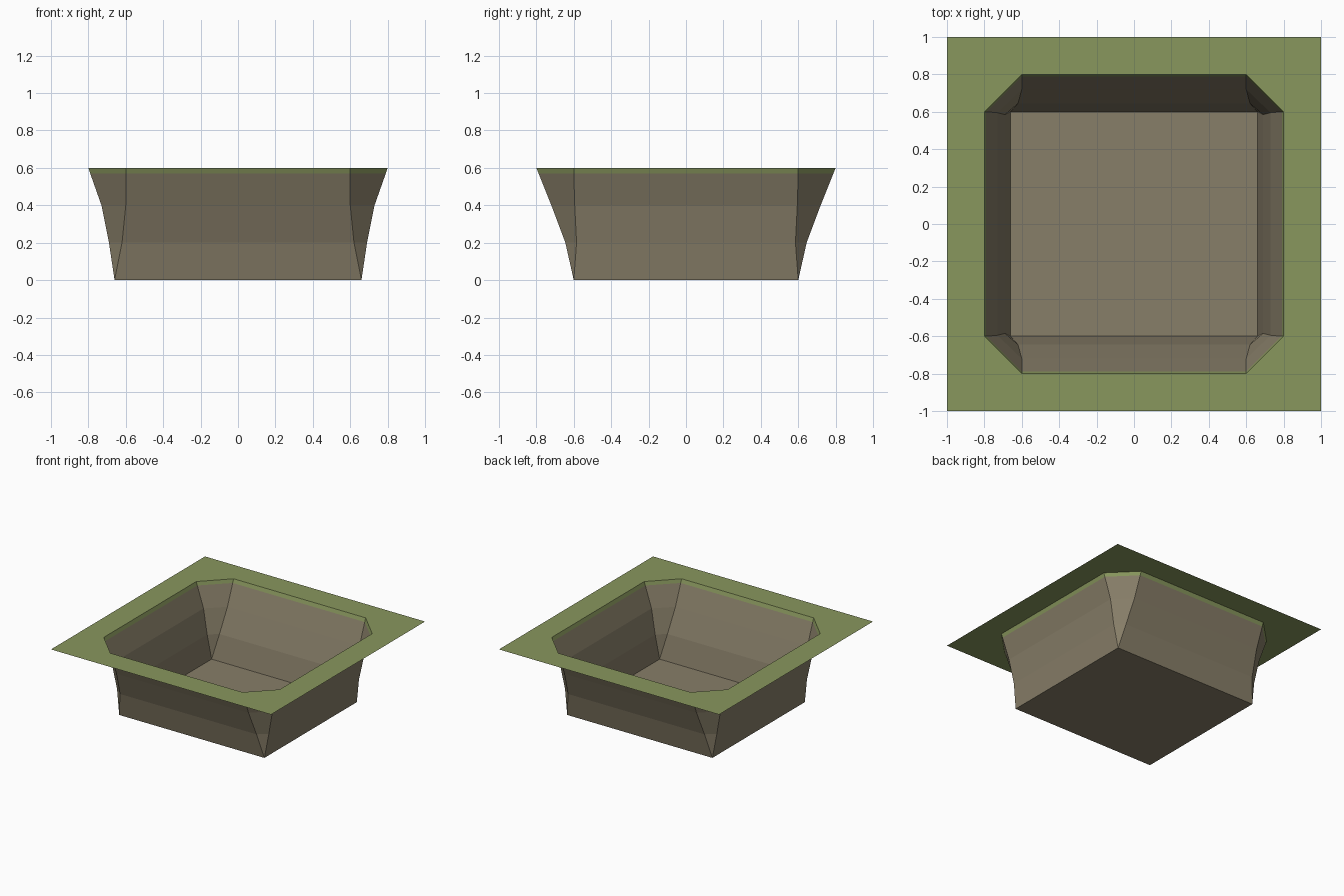
import bpy, bmesh

if "Cube" in bpy.data.objects:
    bpy.data.objects.remove(bpy.data.objects["Cube"])


def material(name, color):
    m = bpy.data.materials.new(name)
    m.diffuse_color = (*color, 1)
    m.use_nodes = True
    m.node_tree.nodes["Principled BSDF"].inputs["Base Color"].default_value = m.diffuse_color
    return m


grass = material("grass green", (0.25, 0.31, 0.11))
earth = material("earth brown", (0.245, 0.21, 0.14))


def octagon(level):
    """Counter-clockwise ring of a square with cut corners at one height."""
    z, side_x, side_y, front_x, front_y = level
    ring = []
    for sx, sy in ((1, 1), (-1, 1), (-1, -1), (1, -1)):
        pair = [(sx * side_x, sy * side_y, z), (sx * front_x, sy * front_y, z)]
        ring += pair if sx * sy > 0 else pair[::-1]
    return ring


def build(name, rings, mat, cap=False):
    """Bridge rings from top to bottom, facing up and inwards."""
    bm = bmesh.new()
    loops = [[bm.verts.new(p) for p in r] for r in rings]
    for upper, lower in zip(loops, loops[1:]):
        for i in range(8):
            j = (i + 1) % 8
            bm.faces.new((upper[i], upper[j], lower[j], lower[i]))
    if cap:
        bm.faces.new(loops[-1])
    bmesh.ops.remove_doubles(bm, verts=bm.verts, dist=1e-5)
    me = bpy.data.meshes.new(name)
    bm.to_mesh(me)
    bm.free()
    me.materials.append(mat)
    ob = bpy.data.objects.new(name, me)
    bpy.context.collection.objects.link(ob)


# Levels: height, then side-wall end (x, y) and front-wall end (x, y)
outer = octagon((0.60, 1.00, 1.00, 1.00, 1.00))
lip = octagon((0.60, 0.80, 0.60, 0.60, 0.80))
turf = octagon((0.57, 0.79, 0.60, 0.60, 0.788))
upper = octagon((0.40, 0.73, 0.595, 0.60, 0.72))
lower = octagon((0.20, 0.69, 0.585, 0.62, 0.645))
base = octagon((0.00, 0.66, 0.60, 0.66, 0.60))

# Flat grass border with its turned-down edge
build("grass_rim", [outer, lip, turf], grass)

# Sloping pit walls
build("pit_walls", [turf, upper, lower, base], earth)

# Pit floor
bpy.ops.mesh.primitive_plane_add(size=2)
floor = bpy.context.object
floor.name = "pit_floor"
floor.scale = (0.66, 0.60, 1)
floor.data.materials.append(earth)
